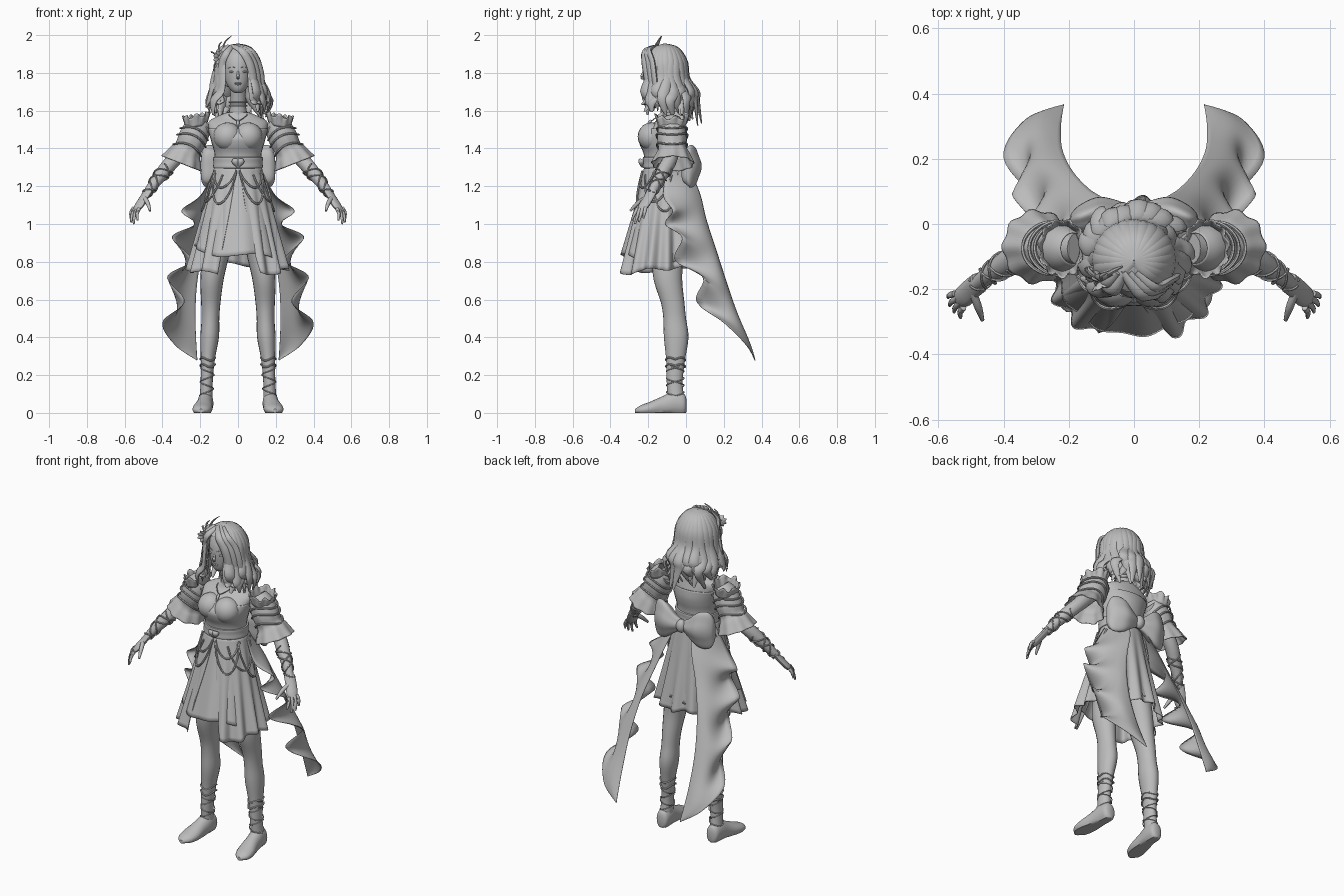
import bpy, bmesh, random
from math import sin, cos, pi, radians
from mathutils import Vector

random.seed(4)
cube = bpy.data.objects.get("Cube")
if cube:
    bpy.data.objects.remove(cube)

grey = bpy.data.materials.new("plain_grey")
grey.use_nodes = True
grey.diffuse_color = (0.5, 0.5, 0.5, 1)
grey.node_tree.nodes["Principled BSDF"].inputs["Base Color"].default_value = (0.5, 0.5, 0.5, 1)
made = []
UP = (0, 0, 1)


def spline(pts, n):
    """Smooth samples through control tuples of any length."""
    out, last = [], len(pts) - 1
    for i in range(n):
        f = i / (n - 1) * last
        k = min(int(f), last - 1)
        t = f - k
        a, b, c, d = (pts[min(max(j, 0), last)] for j in range(k - 1, k + 3))
        out.append([q + t / 2 * (r - p + t * (2 * p - 5 * q + 4 * r - s + t * (3 * (q - r) + s - p)))
                    for p, q, r, s in zip(a, b, c, d)])
    return out


def loft(name, rings, closed=True, cap=True, mirror=False, thick=0):
    """Skin a list of point rows into one object."""
    bm = bmesh.new()
    rows = [[bm.verts.new(p) for p in ring] for ring in rings]
    m = len(rows[0])
    for a, b in zip(rows, rows[1:]):
        for j in range(m if closed else m - 1):
            k = (j + 1) % m
            bm.faces.new((a[j], a[k], b[k], b[j]))
    if cap and closed:
        bm.faces.new(rows[0])
        bm.faces.new(rows[-1])
    bmesh.ops.recalc_face_normals(bm, faces=bm.faces)
    me = bpy.data.meshes.new(name)
    bm.to_mesh(me)
    bm.free()
    me.materials.append(grey)
    ob = bpy.data.objects.new(name, me)
    bpy.context.scene.collection.objects.link(ob)
    if thick:
        ob.modifiers.new("cloth", 'SOLIDIFY').thickness = thick
    if mirror:
        ob.modifiers.new("other_side", 'MIRROR').use_mirror_merge = False
    made.append(ob)
    return ob


def tube(name, pts, n=12, sides=10, ref=UP, flat=1, ripple=0, cap=True, mirror=False, thick=0):
    """Sweep a round or flattened section along (x, y, z, radius) points."""
    s = spline(pts, n)
    rings = []
    for i, p in enumerate(s):
        t = Vector(s[min(i + 1, n - 1)][:3]) - Vector(s[max(i - 1, 0)][:3])
        t.normalize()
        u = Vector(ref) - t * t.dot(Vector(ref))
        u.normalize()
        v = t.cross(u)
        ring = []
        for j in range(sides):
            a = 2 * pi * j / sides
            r = p[3] * (1 + ripple * (i / (n - 1)) ** 2 * sin(9 * a))
            ring.append(Vector(p[:3]) + u * cos(a) * r * flat + v * sin(a) * r)
        rings.append(ring)
    return loft(name, rings, True, cap, mirror, thick)


def stack(name, pts, n=20, sides=28, plane="z", pleat=0, floor=False, **kw):
    """Ellipse sections given as (x, y, z, radius a, radius b)."""
    rings = []
    for x, y, z, ra, rb in spline(pts, n):
        ring = []
        for j in range(sides):
            a = 2 * pi * j / sides
            w = 1 + pleat * cos(5 * a)
            c, d = ra * cos(a) * w, rb * sin(a) * w
            p = {"z": (x + c, y + d, z), "x": (x, y + c, z + d), "y": (x + c, y, z + d)}[plane]
            ring.append((p[0], p[1], max(p[2], 0)) if floor else p)
        rings.append(ring)
    return loft(name, rings, **kw)


def ball(name, c, r, mirror=False):
    pts = [(c[0], c[1], c[2] - r[2] * cos(pi * i / 10), r[0] * max(sin(pi * i / 10), .02),
            r[1] * max(sin(pi * i / 10), .02)) for i in range(11)]
    return stack(name, pts, 11, 20, mirror=mirror)


def rope(name, pts, r=0.006, n=40, ref=UP, mirror=False):
    return tube(name, [(*p, r) for p in pts], n, 6, ref, mirror=mirror)


# Body
stack("torso", [(0, -.115, 1.22, .125, .1), (0, -.115, 1.32, .115, .095), (0, -.117, 1.37, .116, .1),
                (0, -.122, 1.42, .13, .117), (0, -.122, 1.46, .142, .122), (0, -.108, 1.5, .155, .103),
                (0, -.09, 1.54, .155, .075), (0, -.08, 1.565, .12, .06), (0, -.08, 1.59, .06, .05)], 36)
ball("bust", (.055, -.182, 1.463), (.076, .074, .075), True)
tube("neck", [(0, -.08, 1.56, .055), (0, -.095, 1.64, .043), (0, -.12, 1.75, .045)])
stack("leg", [(.085, -.11, 1.02, .08, .09), (.12, -.1, .82, .07, .083), (.138, -.095, .7, .061, .075),
              (.144, -.07, .58, .051, .062), (.146, -.06, .5, .047, .06), (.15, -.052, .4, .049, .065),
              (.16, -.055, .28, .037, .05), (.166, -.06, .16, .032, .042), (.17, -.05, .05, .036, .045)],
      36, 20, mirror=True)
arm = [(.17, -.075, 1.52, .05), (.25, -.075, 1.44, .046), (.335, -.085, 1.345, .04),
       (.4, -.125, 1.27, .036), (.485, -.185, 1.16, .021)]
tube("arm", arm, 24, 14, mirror=True)

# Hands
spread = Vector((-.5, -.8, -.1)).normalized()
tube("palm", [(.475, -.18, 1.175, .017), (.5, -.2, 1.135, .017), (.525, -.225, 1.095, .017),
              (.54, -.237, 1.075, .011)], 10, 12, spread, 1.9, mirror=True)
for k, tip in enumerate([(.57, -.225, 1.03), (.566, -.25, 1.01), (.552, -.27, 1.0), (.532, -.287, 1.02)]):
    root = Vector((.537, -.235, 1.085)) + spread * (k - 1.5) * .017
    mid = root.lerp(Vector(tip), .5) + Vector((.006, 0, .004))
    tube("finger", [(*root, .01), (*mid, .009), (*tip, .005)], 7, 8, mirror=True)
tube("thumb", [(.495, -.21, 1.14, .012), (.478, -.255, 1.11, .012), (.465, -.295, 1.07, .006)], 8, 8, mirror=True)

# Shoes and ankle wraps
stack("shoe", [(.168, .003, .04, .015, .03), (.17, -.01, .045, .036, .055), (.172, -.06, .05, .042, .065),
               (.178, -.12, .035, .044, .055), (.188, -.19, .022, .052, .037), (.194, -.24, .015, .042, .025),
               (.196, -.27, .01, .012, .01)], 24, 20, plane="y", floor=True, mirror=True)
for d in (1, -1):
    rope("ankle_lace", [(.168 - .05 * h + .036 * cos(d * a), -.057 + .046 * sin(d * a), .09 + h)
                        for a, h in ((i * pi / 6, i * .0062) for i in range(26))], .003, 70, mirror=True)
for z in (.25, .285):
    rope("ankle_band", [(.16 + .039 * cos(i * pi / 8), -.055 + .051 * sin(i * pi / 8), z + .008 * sin(i))
                        for i in range(17)], .005, mirror=True)

# Forearm lacing
fore = spline(arm[2:], 37)
axis = (Vector(fore[-1][:3]) - Vector(fore[0][:3])).normalized()
e1 = axis.cross(Vector(UP)).normalized()
e2 = axis.cross(e1)
for d, ph in ((1, 0), (-1, 0), (1, 2), (-1, 2)):
    rope("forearm_lace", [Vector(p[:3]) + (p[3] + .004) * (e1 * cos(d * i * .4 + ph) + e2 * sin(d * i * .4 + ph))
                          for i, p in enumerate(fore) if i > 12], .004, 70, axis, True)

# Sleeves with shoulder frill and draped cords
sleeve = [(.185, -.075, 1.55, .05), (.212, -.075, 1.51, .07), (.24, -.075, 1.45, .077), (.262, -.072, 1.4, .073),
          (.28, -.07, 1.365, .09), (.298, -.07, 1.32, .112)]
tube("sleeve", sleeve, 24, 54, (0, 1, 0), 1, .05, False, True, .004)
frill = []
for i in range(6):
    t = i / 5
    frill.append([(.22 + (.052 + .016 * t) * (1 + .08 * t * sin(11 * a)) * cos(a),
                   -.075 + (.068 + .016 * t) * (1 + .08 * t * sin(11 * a)) * sin(a),
                   1.515 + t * .06 * (1 + .18 * sin(7 * a)) - .012 * cos(a))
                  for a in (j * pi / 33 for j in range(66))])
loft("shoulder_frill", frill, cap=False, mirror=True, thick=.004)
down = Vector((.4, 0, -.92))
for x, z, r in ((.226, 1.49, .079), (.24, 1.455, .082), (.262, 1.405, .08)):
    rope("sleeve_cord", [Vector((x, -.074, z)) + r * (Vector((.92, 0, .4)) * cos(a) + Vector((0, 1, 0)) * sin(a))
                         + down * .016 * cos(2 * a) for a in (i * pi / 12 for i in range(25))], .0055, 50, down, True)

# Bodice, belt and clasp
stack("bodice", [(0, -.115, 1.3, .124, .104), (0, -.117, 1.37, .124, .107), (0, -.122, 1.42, .137, .123),
                 (0, -.122, 1.46, .148, .128), (0, -.108, 1.505, .16, .11)], 18, cap=False, thick=.004)
stack("belt", [(0, -.115, z, .126 + b, .108 + b) for z, b in
               ((1.295, 0), (1.3, .006), (1.325, .004), (1.35, .006), (1.355, 0))], 12, 40)
for x in (.014, -.014):
    tube("clasp_heart", [(x, -.232, 1.342, .012), (x * .9, -.236, 1.33, .017), (0, -.232, 1.3, .004)],
         9, 10, (1, 0, 0), 1.2)


# Skirts
def skirt_point(a, v, hem, scale=1, pleat=0.0, folds=15):
    r = scale * (1 + pleat * v * sin(folds * a))
    return Vector(((.125 + .135 * v) * r * sin(a), -.115 - .03 * v - (.105 + .115 * v) * r * cos(a),
                   1.305 - (1.305 - hem) * v))


outer = []
for i in range(25):
    v = i / 24
    start = radians(4 + 22 * v ** .9)
    outer.append([skirt_point(a, v, .735 + .05 * (1 - cos(a)) / 2 + .012 * sin(6 * a), 1, .07)
                  for a in (start + (2 * pi - 2 * start) * j / 180 for j in range(181))])
loft("outer_skirt", outer, closed=False, thick=.004)
inner = [[skirt_point(a, i / 20, .835 - .03 * sin(a) + .02 * sin(3 * a), .9, .03, 10)
          for a in (2 * pi * j / 90 for j in range(90))] for i in range(21)]
loft("inner_skirt", inner, cap=False, thick=.004)

# Hanging cords on the skirt
for a0, a1, top, sag in ((4, 65, .04, .16), (4, 65, .05, .3), (35, 110, .08, .25), (60, 130, .06, .36)):
    rope("skirt_cord", [skirt_point(radians(a0 + (a1 - a0) * i / 16), top + sag * sin(pi * i / 16) ** .8,
                                    .74, 1.05) for i in range(17)], .0055, 40, mirror=True)

# Trailing ribbon tails: a smooth wide panel whose outer border falls in folds
edge_in = spline([(.05, .02, 1.29), (.09, .075, 1.16), (.14, .11, 1.02), (.19, .165, .85), (.22, .23, .65),
                  (.224, .3, .45), (.215, .368, .28)], 72)
edge_mid = spline([(.13, -.08, 1.28), (.22, -.06, 1.13), (.27, -.03, .97), (.31, .03, .8), (.36, .1, .64),
                   (.39, .2, .48), (.335, .32, .36), (.218, .366, .278)], 72)
edge_out = spline([(.13, -.1, 1.28), (.2, -.12, 1.15), (.3, -.07, 1.07), (.23, -.11, 1.0), (.35, -.02, .93),
                   (.25, -.06, .81), (.375, .09, .72), (.285, .055, .59), (.4, .2, .48), (.335, .32, .36),
                   (.218, .366, .278)], 72)
tail = []
for i, (p, q, r) in enumerate(zip(edge_in, edge_mid, edge_out)):
    bulge = Vector((.3, .9, 0)) * .04 * sin(pi * i / 71)
    row = []
    for j in range(15):
        t = j / 14
        edge = Vector(q).lerp(Vector(r), t ** 3)
        row.append(Vector(p).lerp(edge, t) + bulge * sin(pi * t))
    tail.append(row)
loft("ribbon_tail", tail, closed=False, mirror=True, thick=.003)

# Back bow
stack("bow_loop", [(.005, .03, 1.3, .02, .03), (.05, .035, 1.3, .035, .055), (.11, .03, 1.305, .05, .1),
                   (.165, .015, 1.305, .042, .108), (.192, .01, 1.3, .022, .075), (.198, .01, 1.3, .004, .02)],
      22, 40, plane="x", pleat=.06, mirror=True)
ball("bow_knot", (0, .045, 1.3), (.03, .03, .04))

# Head and face
stack("head", [(0, -.175, 1.693, .012, .015), (0, -.17, 1.7, .028, .034), (0, -.158, 1.72, .047, .058),
               (0, -.143, 1.755, .066, .08), (0, -.128, 1.81, .077, .1), (0, -.12, 1.87, .08, .1),
               (0, -.115, 1.92, .055, .075), (0, -.11, 1.935, .01, .01)], 28)
tube("nose", [(0, -.222, 1.815, .004), (0, -.231, 1.79, .007), (0, -.234, 1.777, .01), (0, -.223, 1.769, .005)], 10)
ball("eye", (.031, -.214, 1.806), (.015, .009, .006), True)
rope("brow", [(.014, -.226, 1.827), (.034, -.218, 1.833), (.052, -.203, 1.826)], .002, 10, mirror=True)
ball("upper_lip", (0, -.216, 1.746), (.019, .01, .004))
ball("lower_lip", (0, -.215, 1.739), (.016, .011, .005))

# Hair cap, open over the face
cap = ball("hair_cap", (0, -.112, 1.83), (.108, .122, .122))
bm = bmesh.new()
bm.from_mesh(cap.data)
front = [f for f in bm.faces if f.calc_center_median().z < 1.9 and f.calc_center_median().y < -.15]
bmesh.ops.delete(bm, geom=front, context='FACES')
bm.to_mesh(cap.data)
bm.free()

# Wavy locks around the sides and back
for layer, size in ((0, 1), (1, .92)):
    for k in range(19):
        a = radians(-132 + 264 * k / 18 + 6 * layer)
        c, s = cos(a), sin(a)
        end = 1.59 - .04 * max(c, 0) + random.uniform(-.03, .04) + .02 * layer
        pts = []
        for i, (r, z) in enumerate([(0, 1.95), (.065, 1.928), (.11, 1.86), (.122, 1.77), (.142, 1.7),
                                    (.148, 1.65), (.15, end)]):
            w = random.uniform(-.016, .016) * max(i - 2, 0) / 2
            r = (r + (w if i > 3 else 0) + (.015 * c if i > 3 else 0)) * size
            pts.append((s * r + c * w, -.112 + c * r - s * w, z, (.006, .01, .012, .013, .014, .012, .003)[i]))
        tube("hair_lock", pts, 24, 8, (c, -s, 0), 2.2)

# Swept fringe
for d in (0, .02, .04):
    tube("fringe_lock", [(-.035 + d, -.15, 1.945, .006), (.02 + d, -.216 + d / 2, 1.918, .012),
                         (.058 + d, -.22 + d, 1.86, .013), (.078 + d, -.21 + d, 1.79, .013),
                         (.088 + d, -.2 + d, 1.7, .011), (.115 + d, -.19 + d, 1.6, .002)],
         24, 8, (.8, .4, .4), 1.8)
    tube("side_fringe", [(-.03 - d, -.15, 1.945, .006), (-.062 - d, -.205 + d, 1.905, .011),
                         (-.088 - d / 2, -.195 + d, 1.84, .012), (-.095 - d, -.185 + d, 1.73, .011),
                         (-.11 - d, -.19 + d, 1.6, .002)], 20, 8, (-.7, .5, .4), 1.8)

# Flower spray on the right of the head
flower = Vector((-.095, -.175, 1.88))
for k in range(9):
    a = k * 2 * pi / 9
    tip = flower + Vector((cos(a) * .036, -.022 + .012 * cos(a), sin(a) * .038))
    tube("petal", [(*flower, .004), (*flower.lerp(tip, .6), .006), (*tip, .001)], 8, 8, (-sin(a), 0, cos(a)), 2.4)
ball("flower_heart", flower + Vector((0, -.012, 0)), (.012, .01, .012))
for tip in ((-.035, -.13, 1.995), (-.085, -.15, 1.965), (-.14, -.13, 1.91), (-.125, -.16, 1.8)):
    t = Vector(tip)
    tube("leaf_sprig", [(*flower, .004), (*(flower.lerp(t, .6) + Vector((-.012, 0, .01))), .005), (*t, .002)],
         12, 6, (0, 1, 0), 1.6)

# Choker and pendant
for z in (1.625, 1.645):
    rope("choker", [(.047 * cos(i * pi / 8), -.094 + .047 * sin(i * pi / 8), z) for i in range(17)], .004)
rope("necklace", [(.05, -.09, 1.59), (.045, -.14, 1.575), (.02, -.17, 1.555), (0, -.182, 1.545)], .003, 20, mirror=True)
tube("pendant", [(0, -.183, 1.55, .005), (0, -.195, 1.535, .008), (0, -.21, 1.51, .003)], 10)

# Smooth shading with crisp folds
bpy.ops.object.select_all(action='DESELECT')
for ob in made:
    ob.select_set(True)
bpy.context.view_layer.objects.active = made[0]
bpy.ops.object.shade_smooth_by_angle(angle=radians(45))
